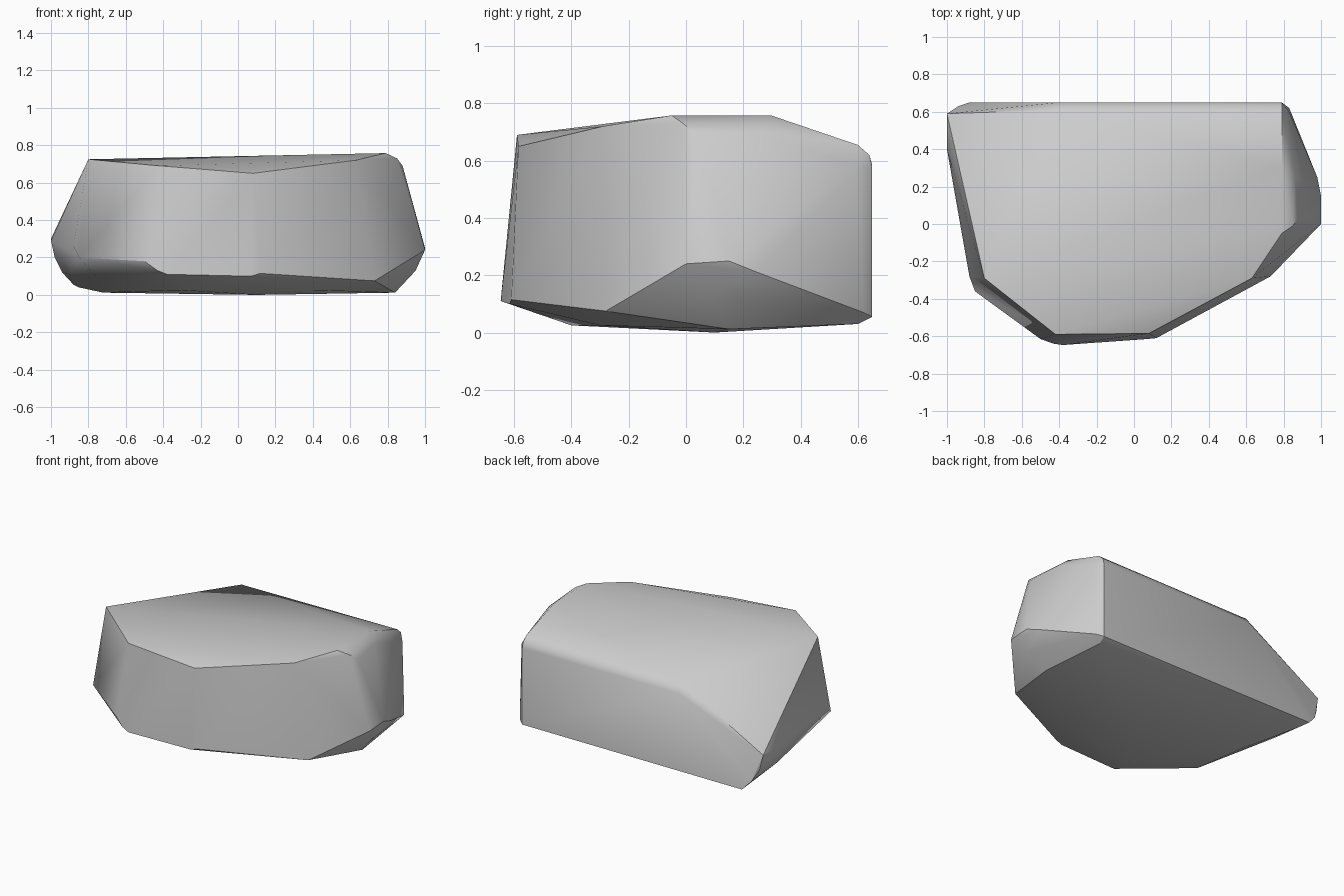
import bpy, bmesh, math

# Crown: corners of the nearly flat top, then the rounded shoulder along the back
crown = [(-0.80, -0.29, 0.725), (-0.42, -0.59, 0.69), (0.08, -0.585, 0.65),
         (0.63, -0.29, 0.72), (0.79, -0.05, 0.758), (0.79, 0.30, 0.757)]
shoulder = [(0.79, 0.60, 0.655), (0.79, 0.64, 0.62), (0.79, 0.65, 0.58),
            (-0.40, 0.61, 0.64), (-0.40, 0.65, 0.585)]

# Right end: rounded top rim and the outward leaning wall
right_end = [(0.85, -0.01, 0.73), (0.88, 0.04, 0.69), (0.86, 0.26, 0.70), (0.83, 0.60, 0.58),
             (1.0, 0.0, 0.24), (1.0, 0.15, 0.25), (0.98, 0.25, 0.21), (0.83, 0.62, 0.07)]

# Front and left walls: lower rim
rim = [(0.73, -0.28, 0.075), (0.12, -0.61, 0.115), (0.07, -0.615, 0.10),
       (-0.38, -0.647, 0.11), (-0.43, -0.64, 0.13), (-0.50, -0.615, 0.18),
       (-0.85, -0.36, 0.20), (-0.88, -0.28, 0.26), (-1.0, 0.40, 0.29),
       (-1.0, 0.59, 0.30), (-0.98, 0.60, 0.20), (-0.94, 0.63, 0.12)]

# Underside: gently domed base
base = [(0.84, 0.15, 0.012), (0.95, 0.08, 0.13), (0.10, 0.10, 0.0), (-0.72, 0.20, 0.012),
        (-0.90, 0.30, 0.11), (0.79, 0.65, 0.055), (-0.88, 0.65, 0.055), (0.78, 0.60, 0.03),
        (-0.85, 0.58, 0.04), (-0.30, -0.40, 0.025), (0.40, -0.30, 0.025), (-0.75, -0.28, 0.09)]

bm = bmesh.new()
for p in crown + shoulder + right_end + rim + base:
    bm.verts.new(p)
hull = bmesh.ops.convex_hull(bm, input=bm.verts[:])
loose = {v for v in hull["geom_interior"] + hull["geom_unused"]
         if isinstance(v, bmesh.types.BMVert)}
bmesh.ops.delete(bm, geom=list(loose), context='VERTS')
bmesh.ops.recalc_face_normals(bm, faces=bm.faces[:])

mesh = bpy.data.meshes.new("rock")
bm.to_mesh(mesh)
bm.free()
rock = bpy.data.objects.new("rock", mesh)
bpy.context.collection.objects.link(rock)

# Soft shading across shallow edges, crisp across steep ones
bpy.context.view_layer.objects.active = rock
rock.select_set(True)
bpy.ops.object.shade_smooth_by_angle(angle=math.radians(30))
